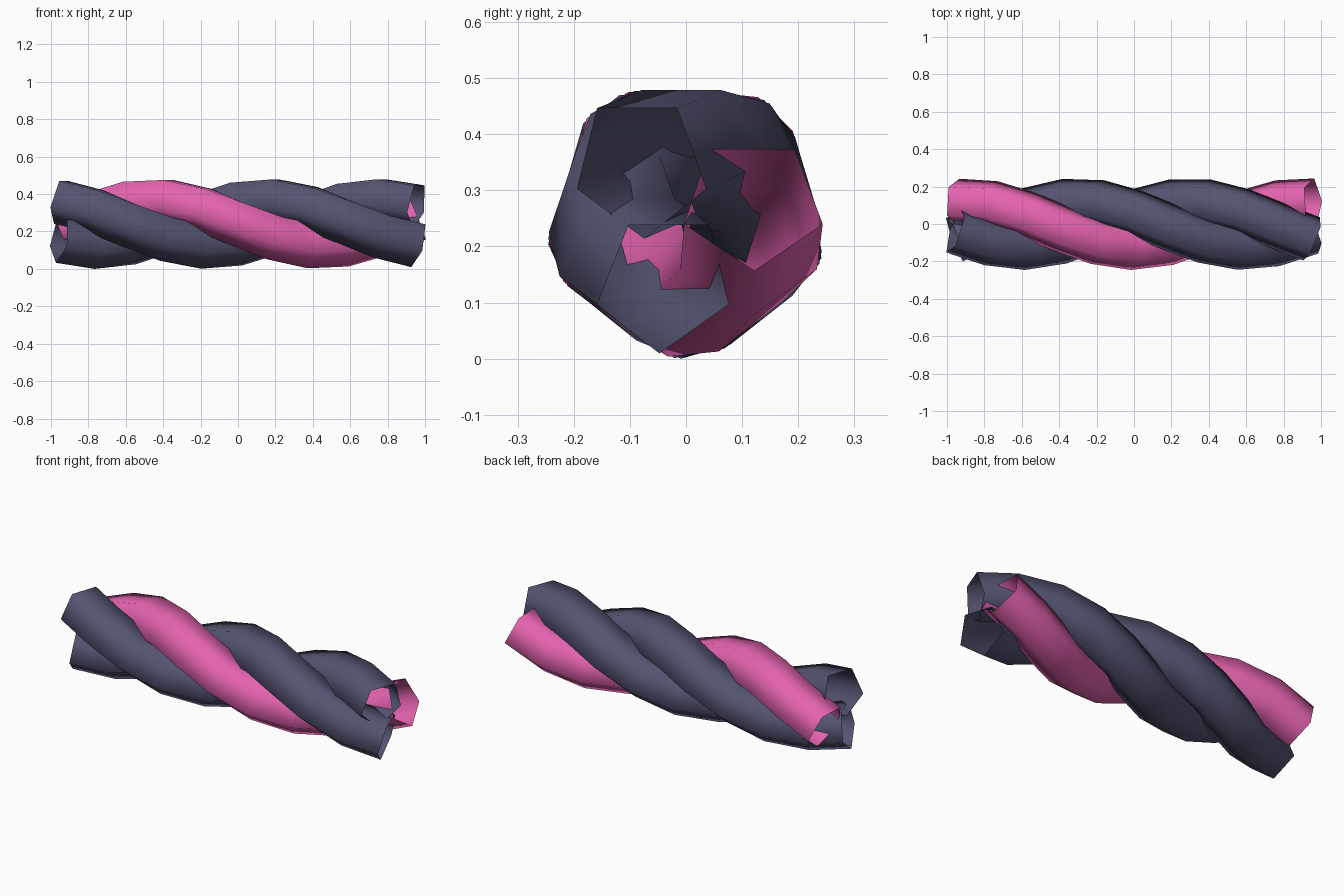
import bpy, bmesh, math
from mathutils import Vector

if "Cube" in bpy.data.objects:
    bpy.data.objects.remove(bpy.data.objects["Cube"])

SEGS, SIDES = 10, 5
HALF = 0.955            # half length of each strand's centre line
R, r = 0.122, 0.13      # helix radius and strand radius
TURN = math.radians(201)  # twist per unit of length


def material(name, rgb):
    m = bpy.data.materials.new(name)
    m.diffuse_color = (*rgb, 1)
    m.use_nodes = True
    m.node_tree.nodes["Principled BSDF"].inputs["Base Color"].default_value = m.diffuse_color
    return m


slate = material("slate", (0.088, 0.088, 0.165))
pink = material("pink", (0.78, 0.125, 0.43))


def strand(name, phase, mat):
    # Helical centre line along x
    path = []
    for i in range(SEGS + 1):
        x = -HALF + 2 * HALF * i / SEGS
        a = phase + TURN * x
        path.append(Vector((x, R * math.cos(a), 0.24 + R * math.sin(a))))
    bm = bmesh.new()
    rings = []
    for i, p in enumerate(path):
        # Upright pentagon section, point down, square to the path
        t = (path[min(i + 1, SEGS)] - path[max(i - 1, 0)]).normalized()
        side = Vector((0, 0, 1)).cross(t).normalized()
        up = t.cross(side)
        ring = []
        for k in range(SIDES):
            a = -math.pi / 2 + 2 * math.pi * k / SIDES
            ring.append(bm.verts.new(p + r * (math.cos(a) * side + math.sin(a) * up)))
        rings.append(ring)
    # Open tube wall
    for a, b in zip(rings, rings[1:]):
        for k in range(SIDES):
            n = (k + 1) % SIDES
            f = bm.faces.new((a[k], a[n], b[n], b[k]))
            f.smooth = True
    bmesh.ops.recalc_face_normals(bm, faces=bm.faces)
    # Make sure the wall faces outwards
    f = bm.faces[:][0]
    if f.normal.dot(f.calc_center_median() - (path[0] + path[1]) / 2) < 0:
        bmesh.ops.reverse_faces(bm, faces=bm.faces)
    me = bpy.data.meshes.new(name)
    bm.to_mesh(me)
    bm.free()
    me.materials.append(mat)
    ob = bpy.data.objects.new(name, me)
    bpy.context.collection.objects.link(ob)
    return ob


# Three strands twisted into a rope
strands = [strand(n, math.pi + i * 2 * math.pi / 3, m) for i, (n, m) in enumerate(
    [("pink_strand", pink), ("slate_strand_a", slate), ("slate_strand_b", slate)])]

# Rest the rope on the ground
low = min(v.co.z for o in strands for v in o.data.vertices)
for o in strands:
    for v in o.data.vertices:
        v.co.z -= low
